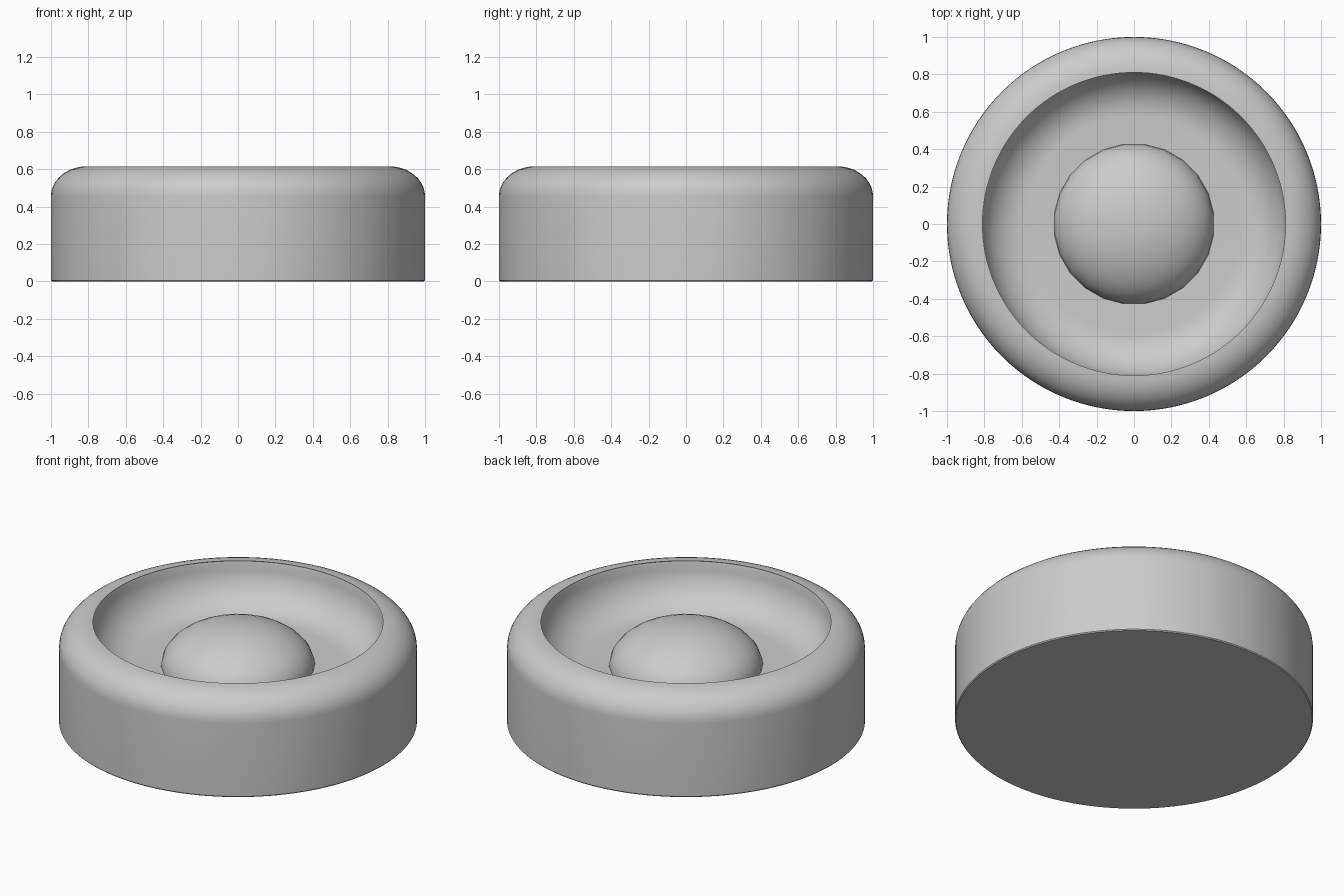
import bpy, bmesh
from math import sin, cos, pi, radians

if "Cube" in bpy.data.objects:
    bpy.data.objects.remove(bpy.data.objects["Cube"])


def finish(name, bm, angle):
    bmesh.ops.remove_doubles(bm, verts=bm.verts, dist=1e-5)
    bmesh.ops.recalc_face_normals(bm, faces=bm.faces)
    mesh = bpy.data.meshes.new(name)
    bm.to_mesh(mesh)
    bm.free()
    ob = bpy.data.objects.new(name, mesh)
    bpy.context.collection.objects.link(ob)
    bpy.ops.object.select_all(action='DESELECT')
    ob.select_set(True)
    bpy.context.view_layer.objects.active = ob
    bpy.ops.object.shade_smooth_by_angle(angle=radians(angle))
    return ob


def lathe(name, profile, steps, angle=35, turn=0.0):
    """Spin an (r, z) profile around z."""
    bm = bmesh.new()
    vs = [bm.verts.new((r * cos(turn), r * sin(turn), z)) for r, z in profile]
    es = [bm.edges.new(p) for p in zip(vs, vs[1:])]
    bmesh.ops.spin(bm, geom=vs + es, axis=(0, 0, 1), cent=(0, 0, 0),
                   angle=2 * pi, steps=steps)
    return finish(name, bm, angle)


def arc(cr, cz, rr, rz, a0, a1, n=10):
    pts = []
    for i in range(n + 1):
        a = radians(a0 + (a1 - a0) * i / n)
        pts.append((cr + rr * cos(a), cz + rz * sin(a)))
    return pts


floor = 0.35

# Round body: flat base, straight wall, rounded shoulder, hollowed top
body = [(0, 0), (0.995, 0), (1.0, 0.006)]
body += arc(0.81, 0.455, 0.19, 0.16, 0, 90)
body += [(0.825, 0.607)]
body += arc(0.58, floor + 0.24, 0.24, 0.24, 0, -90)
body += [(0, floor)]
lathe("round_body", body, 128)

# Flattened dome button in the middle of the hollow
dome = arc(0, floor, 0.43, 0.245, 0, 90, 12)
lathe("centre_dome", dome, 24, 40, radians(7.5))
